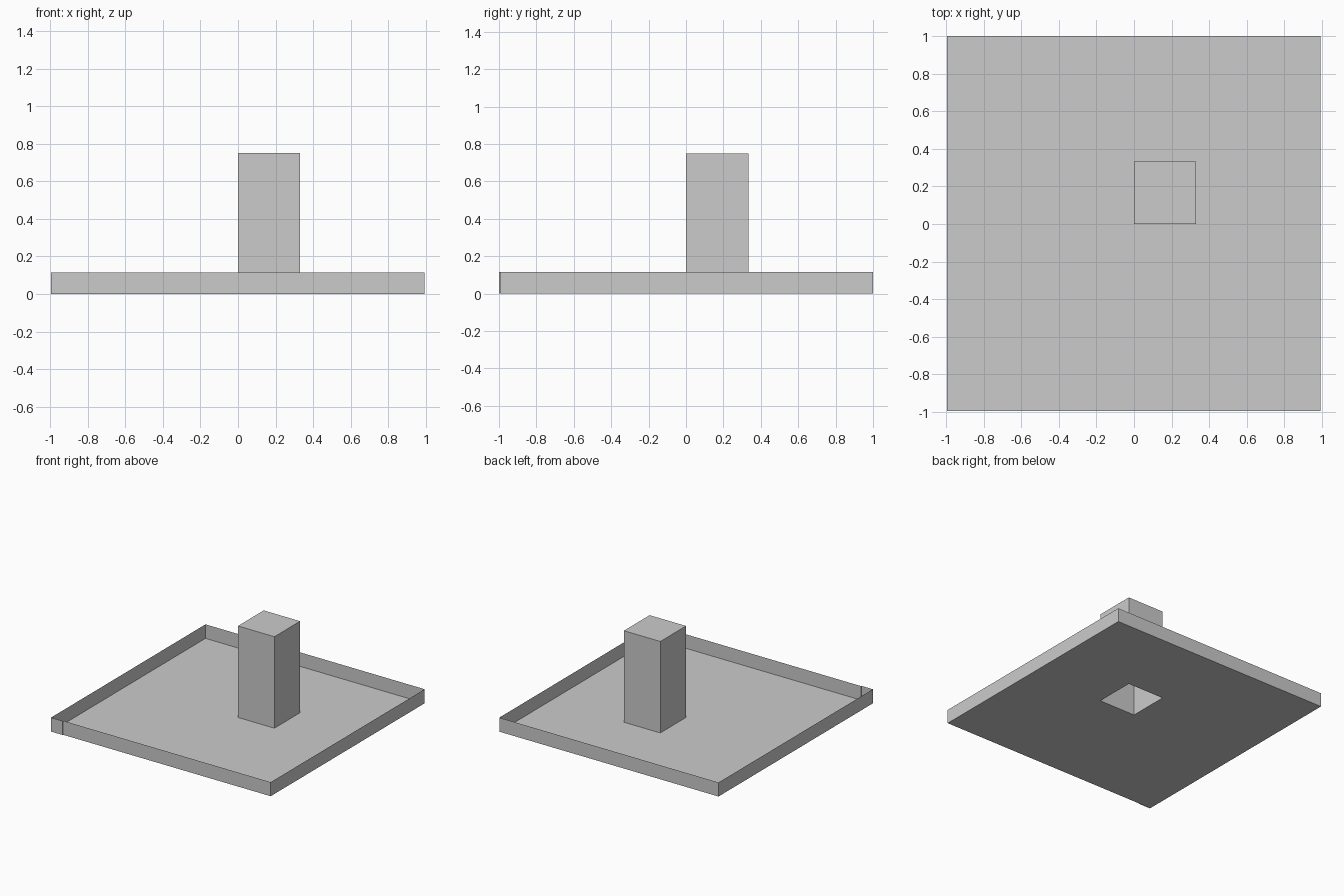
import bpy, bmesh

if "Cube" in bpy.data.objects:
    bpy.data.objects.remove(bpy.data.objects["Cube"])

X0, X1, Y0, Y1 = -0.995, 0.993, -0.995, 1.0   # tray footprint
CX, CY = 0.33, 0.333                          # column footprint from the origin
RIM, TOP = 0.115, 0.75


def make(name, quads):
    bm = bmesh.new()
    for q in quads:
        bm.faces.new([bm.verts.new(p) for p in q])
    bmesh.ops.remove_doubles(bm, verts=bm.verts, dist=0.0005)
    me = bpy.data.meshes.new(name)
    bm.to_mesh(me)
    bm.free()
    ob = bpy.data.objects.new(name, me)
    bpy.context.collection.objects.link(ob)
    return ob


def wall(a, b, h):
    return [(*a, 0), (*b, 0), (*b, h), (*a, h)]


def walls(points, h):
    return [wall(a, b, h) for a, b in zip(points, points[1:])]


# floor sheet with a square opening under the column
xs, ys = [X0, 0, CX, X1], [Y0, 0, CY, Y1]
make("floor", [[(xs[i], ys[j], 0), (xs[i + 1], ys[j], 0),
                (xs[i + 1], ys[j + 1], 0), (xs[i], ys[j + 1], 0)]
               for i in range(3) for j in range(3) if (i, j) != (1, 1)])

# thin rim, with the small end panel of the front side set slightly forward
make("rim", walls([(X0, -1.0), (-0.89, -1.0), (-0.89, Y0), (X1, Y0),
                   (X1, Y1), (0.88, Y1)], RIM)
     + walls([(0.88, Y1), (X0, Y1), (X0, -1.0)], RIM))

# hollow column, closed on top and open below
corners = [(0, 0), (CX, 0), (CX, CY), (0, CY)]
make("column", walls(corners + corners[:1], TOP)
     + [[(x, y, TOP) for x, y in corners]])
